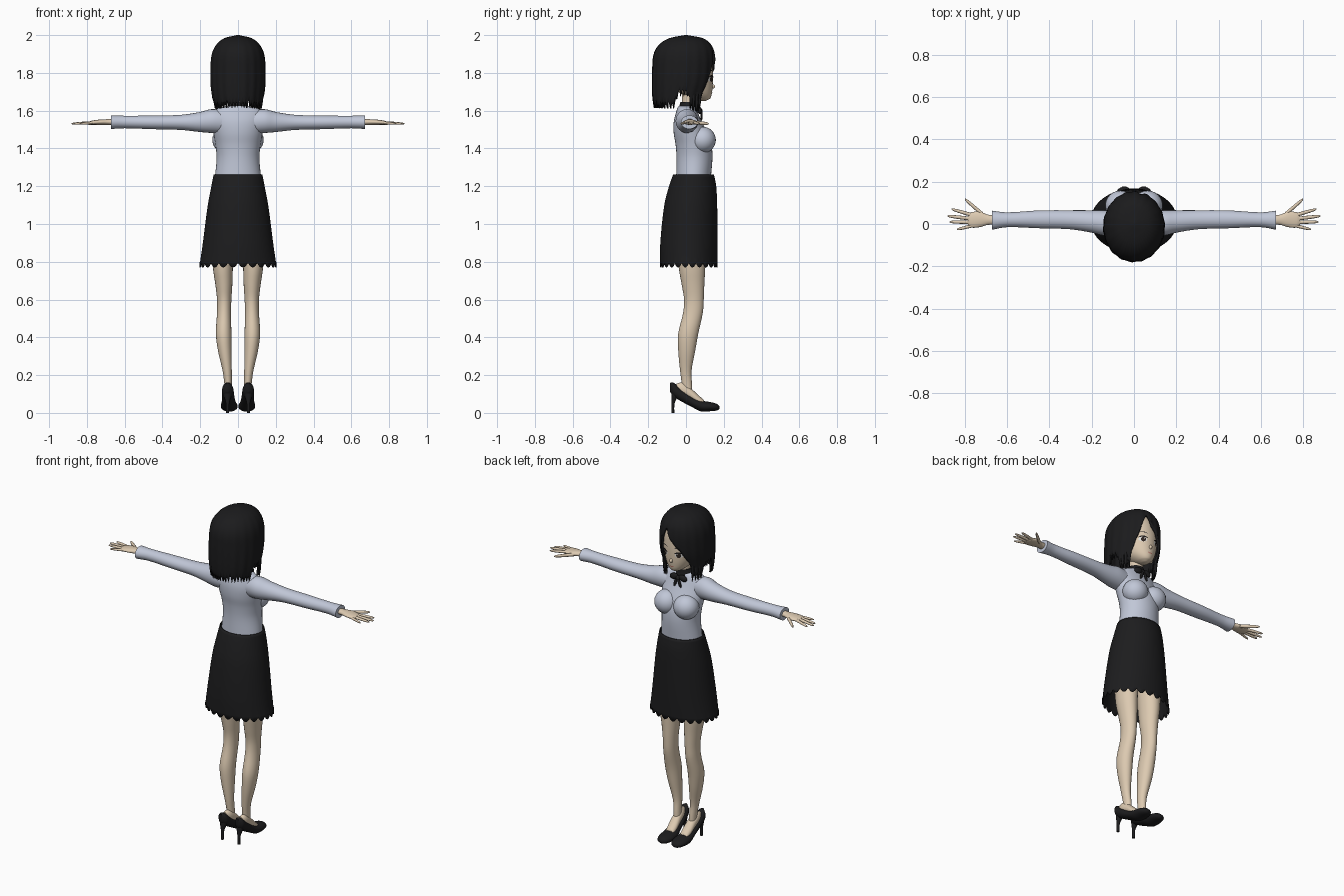
import bpy, bmesh, math, random
from math import sin, cos, pi, radians

random.seed(4)
cube = bpy.data.objects.get("Cube")
if cube:
    bpy.data.objects.remove(cube, do_unlink=True)
made = []


def material(name, r, g, b):
    m = bpy.data.materials.new(name)
    m.use_nodes = True
    m.diffuse_color = (r, g, b, 1)
    bsdf = m.node_tree.nodes["Principled BSDF"]
    bsdf.inputs["Base Color"].default_value = (r, g, b, 1)
    bsdf.inputs["Roughness"].default_value = 0.8
    return m


SKIN = material("skin", 0.72, 0.59, 0.44)
HAIR = material("black_hair", 0.011, 0.011, 0.012)
CLOTH = material("black_cloth", 0.012, 0.012, 0.013)
SHIRT = material("pale_blue_shirt", 0.53, 0.57, 0.68)
WHITE = material("eye_white", 0.75, 0.75, 0.73)
IRIS = material("dark_iris", 0.03, 0.02, 0.016)
LIPS = material("lips", 0.5, 0.2, 0.16)


def finish(name, bm, mat, thick=0):
    if not thick:
        bmesh.ops.recalc_face_normals(bm, faces=bm.faces)
    mesh = bpy.data.meshes.new(name)
    bm.to_mesh(mesh)
    bm.free()
    mesh.materials.append(mat)
    ob = bpy.data.objects.new(name, mesh)
    bpy.context.collection.objects.link(ob)
    if thick:
        mod = ob.modifiers.new("thickness", "SOLIDIFY")
        mod.thickness, mod.offset = thick, -1
    made.append(ob)
    return ob


def sample(rings, t):
    """Smooth interpolation of rings keyed by their first value."""
    t = min(max(t, rings[0][0]), rings[-1][0])
    i = 0
    while i < len(rings) - 2 and t > rings[i + 1][0]:
        i += 1

    def slope(j, k):
        a, b = rings[max(j - 1, 0)], rings[min(j + 1, len(rings) - 1)]
        return (b[k] - a[k]) / (b[0] - a[0])
    p, q = rings[i], rings[i + 1]
    h = q[0] - p[0]
    f = (t - p[0]) / h
    out = [t]
    for k in range(1, len(p)):
        out.append((2*f**3 - 3*f*f + 1) * p[k] + (f**3 - 2*f*f + f) * h * slope(i, k)
                   + (3*f*f - 2*f**3) * q[k] + (f**3 - f*f) * h * slope(i + 1, k))
    return out


def loft(name, rings, mat, axis="z", n=24, side=1, steps=4, cap=True, thick=0, warp=None):
    """Skin elliptical rings (position, centre u, centre v, radius u, radius v)."""
    ts = [a[0] + (b[0] - a[0]) * k / steps
          for a, b in zip(rings, rings[1:]) for k in range(steps)] + [rings[-1][0]]
    bm, loops = bmesh.new(), []
    for t in ts:
        _, cu, cv, ru, rv = sample(rings, t)
        loop = []
        for j in range(n):
            a = 2 * pi * j / n
            u, v = cu + ru * cos(a), cv + rv * sin(a)
            w = t + (warp(t, a) if warp else 0)
            x, y, z = {"z": (u, v, w), "x": (w, u, v), "y": (u, w, v)}[axis]
            loop.append(bm.verts.new((x * side, y, z)))
        loops.append(loop)
    for lo, hi in zip(loops, loops[1:]):
        for j in range(n):
            k = (j + 1) % n
            bm.faces.new((lo[j], lo[k], hi[k], hi[j]))
    if cap:
        bm.faces.new(loops[0][::-1])
        bm.faces.new(loops[-1])
    return finish(name, bm, mat, thick)


def ball(name, loc, size, mat, tilt=0):
    bm = bmesh.new()
    bmesh.ops.create_uvsphere(bm, u_segments=24, v_segments=14, radius=1)
    bmesh.ops.scale(bm, vec=size, verts=bm.verts)
    ob = finish(name, bm, mat)
    ob.location, ob.rotation_euler = loc, (0, tilt, 0)
    return ob


# Shirt body and bust
loft("shirt_body", [(1.25, 0, .04, .122, .092), (1.35, 0, .045, .113, .095),
                    (1.42, 0, .04, .12, .095), (1.48, 0, .025, .13, .09),
                    (1.54, 0, .01, .138, .075), (1.59, 0, .005, .132, .058),
                    (1.615, 0, .005, .1, .05), (1.625, 0, .008, .055, .045)], SHIRT, n=36)
for side, word in ((1, "left"), (-1, "right")):
    ball(word + "_bust", (.064 * side, .088, 1.445), (.072, .07, .07), SHIRT)

# Skirt with a scalloped hem
loft("skirt", [(.77, 0, .015, .205, .152), (.9, 0, .016, .186, .152), (1.1, 0, .025, .16, .14),
               (1.2, 0, .035, .141, .125), (1.262, 0, .04, .129, .108)], CLOTH, n=144, cap=False,
     thick=.005, warp=lambda t, a: .024 * (1 - abs(sin(12 * a))) if t < .775 else 0)

# Neck, collar and ribbon
loft("neck", [(1.57, 0, .01, .05, .045), (1.63, 0, .015, .038, .038),
              (1.72, 0, .02, .04, .042)], SKIN)
loft("collar_band", [(1.605, 0, .01, .06, .053), (1.625, 0, .012, .053, .047),
                     (1.645, 0, .014, .045, .044)], CLOTH)
ball("ribbon_knot", (0, .075, 1.598), (.013, .013, .015), CLOTH)
for side, word in ((1, "left"), (-1, "right")):
    ball(word + "_ribbon_loop", (.03 * side, .072, 1.602), (.027, .012, .018), CLOTH, .25 * side)
    ball(word + "_ribbon_tail", (.014 * side, .082, 1.572), (.009, .006, .027), CLOTH, -.35 * side)

# Arms, hands, legs and shoes, mirrored
FINGERS = {"thumb": (.715, .045, .80, .118, .011), "index": (.765, .042, .862, .070, .009),
           "middle": (.77, .025, .882, .038, .009), "ring": (.77, .008, .872, .010, .0085),
           "little": (.755, -.006, .838, -.026, .008)}
for side, word in ((1, "left_"), (-1, "right_")):
    loft(word + "sleeve", [(.06, .005, 1.54, .05, .06), (.14, .005, 1.545, .06, .063),
                           (.2, .012, 1.54, .053, .053), (.3, .02, 1.538, .045, .04),
                           (.45, .022, 1.538, .042, .036), (.6, .02, 1.54, .035, .033),
                           (.672, .018, 1.539, .045, .036)], SHIRT, "x", side=side)
    loft(word + "hand", [(.64, .018, 1.54, .022, .018), (.69, .02, 1.54, .024, .015),
                         (.73, .022, 1.539, .037, .014), (.77, .019, 1.537, .036, .011),
                         (.785, .019, 1.536, .025, .007)], SKIN, "x", side=side)
    for finger, (x0, y0, x1, y1, r) in FINGERS.items():
        rings = [(x0 + (x1 - x0) * f, y0 + (y1 - y0) * f, 1.537 - .006 * f, r * k, r * k * .9)
                 for f, k in ((0, 1), (.5, .95), (.9, .7), (1, .25))]
        loft(word + finger + "_finger", rings, SKIN, "x", n=10, side=side, steps=2)
    loft(word + "leg", [(.1, .05, .008, .02, .026), (.15, .052, .005, .02, .027),
                        (.22, .057, -.001, .024, .03), (.33, .07, .004, .036, .045),
                        (.42, .076, .012, .041, .053), (.53, .074, .037, .037, .052),
                        (.6, .073, .042, .038, .052), (.68, .075, .037, .045, .06),
                        (.77, .08, .032, .053, .07), (1.0, .08, .03, .068, .08)],
         SKIN, side=side)
    loft(word + "foot", [(-.05, .054, .13, .016, .025), (-.02, .052, .125, .025, .036),
                         (.02, .05, .103, .027, .033), (.06, .048, .073, .029, .026),
                         (.095, .046, .05, .025, .018)], SKIN, "y", side=side)
    loft(word + "shoe", [(-.084, .056, .135, .01, .024), (-.068, .055, .125, .028, .036),
                         (-.03, .053, .098, .032, .034), (.03, .05, .06, .036, .028),
                         (.08, .047, .037, .044, .029), (.13, .046, .033, .043, .024),
                         (.165, .046, .03, .029, .017), (.177, .046, .028, .008, .006)],
         CLOTH, "y", side=side)
    loft(word + "heel", [(0, .055, -.07, .008, .008), (.05, .055, -.069, .009, .009),
                         (.09, .055, -.06, .02, .018), (.12, .055, -.055, .025, .024)],
         CLOTH, side=side, n=14)

# Head, nose and ears
HEAD = [(1.652, 0, .088, .012, .018), (1.665, 0, .078, .038, .05), (1.7, 0, .048, .073, .09),
        (1.75, 0, .03, .096, .112), (1.82, 0, .008, .115, .134), (1.9, 0, 0, .11, .13),
        (1.945, 0, 0, .075, .09), (1.965, 0, 0, .02, .03)]
loft("head", HEAD, SKIN, n=40)
ball("nose", (0, .139, 1.728), (.009, .015, .012), SKIN)
for side, word in ((1, "left"), (-1, "right")):
    ball(word + "_ear", (.108 * side, .012, 1.755), (.014, .02, .033), SKIN)


def face_patch(name, x, z, w, h, mat, lift, bend=0):
    """Thin oval that follows the curve of the face."""
    bm, rows = bmesh.new(), []
    for r in (.02, .5, 1):
        row = []
        for j in range(24):
            a = 2 * pi * j / 24
            du = r * cos(a)
            px, pz = x + w * du, z + h * r * sin(a) - bend * du * du
            _, _, cy, rx, ry = sample(HEAD, pz)
            y = cy + ry * math.sqrt(max(0, 1 - (px / rx) ** 2))
            row.append(bm.verts.new((px, y + lift, pz)))
        rows.append(row)
    bm.faces.new(rows[0])
    for a, b in zip(rows, rows[1:]):
        for j in range(24):
            bm.faces.new((a[j - 1], a[j], b[j], b[j - 1]))
    finish(name, bm, mat)


# Painted face
for side, word in ((1, "left_"), (-1, "right_")):
    face_patch(word + "eye_white", .045 * side, 1.767, .021, .014, WHITE, .002)
    face_patch(word + "iris", .044 * side, 1.767, .012, .0145, IRIS, .0035)
    face_patch(word + "glint", .040 * side, 1.773, .003, .003, WHITE, .005)
    face_patch(word + "lash", .046 * side, 1.784, .025, .004, HAIR, .005, .009)
    face_patch(word + "brow", .046 * side, 1.812, .024, .0025, HAIR, .003, .006)
face_patch("mouth", 0, 1.692, .016, .003, LIPS, .002, -.003)

# Bobbed hair: a shell whose lower edge depends on the angle from the face
SHELL = [(1.58, 0, -.03, .124, .136), (1.68, 0, -.03, .138, .148), (1.75, 0, -.018, .145, .162),
         (1.83, 0, -.012, .145, .166), (1.9, 0, -.01, .138, .161), (1.95, 0, -.005, .114, .137),
         (1.985, 0, 0, .07, .085), (2.0, 0, 0, .006, .006)]
EDGE = [(-180, 1.63), (-102, 1.625), (-96, 1.69), (-74, 1.69), (-68, 1.62), (-44, 1.61),
        (-38, 1.73), (-22, 1.8), (0, 1.86), (13, 1.925), (24, 1.86), (36, 1.75), (43, 1.61),
        (68, 1.62), (74, 1.69), (96, 1.69), (102, 1.625), (180, 1.63)]


def hem(deg):
    for (a, za), (b, zb) in zip(EDGE, EDGE[1:]):
        if a <= deg <= b:
            return za + (zb - za) * (deg - a) / (b - a)


bm, cols, COLS, ROWS = bmesh.new(), [], 144, 18
for c in range(COLS):
    deg = -180 + 360 * c / COLS
    a = radians(deg)
    low = hem(deg)
    if abs(deg) > 38:
        low += random.uniform(.008, .03) if c % 3 else -.015
    col = []
    for r in range(ROWS + 1):
        z = 2.0 + (low - 2.0) * (r / ROWS) ** 1.7
        _, _, cy, rx, ry = sample(SHELL, z)
        ripple = 1 + .012 * sin(18 * a) * (r / ROWS)
        col.append(bm.verts.new((rx * ripple * sin(a), cy + ry * ripple * cos(a), z)))
    cols.append(col)
for c in range(COLS):
    p, q = cols[c - 1], cols[c]
    for r in range(ROWS):
        bm.faces.new((p[r], p[r + 1], q[r + 1], q[r]))
bm.faces.new([col[0] for col in cols])
bmesh.ops.recalc_face_normals(bm, faces=bm.faces)
finish("hair", bm, HAIR, .012)

# Loose pointed locks beside the face and at the nape
for i, deg in enumerate((-64, -56, -48, 48, 56, 64, 125, 150, 172, -125, -150, -172)):
    a = radians(deg)
    tip = random.uniform(1.59, 1.615) if i < 6 else random.uniform(1.61, 1.63)
    rings = [(tip + (1.74 - tip) * f, .127 * sin(a), -.024 + .143 * cos(a), r, r)
             for f, r in ((0, .001), (.25, .007), (.6, .010), (1, .008))]
    loft("hair_lock", rings, HAIR, n=8, steps=2)

bpy.ops.object.select_all(action="DESELECT")
for ob in made:
    ob.select_set(True)
bpy.context.view_layer.objects.active = made[0]
bpy.ops.object.shade_smooth_by_angle(angle=radians(50))
